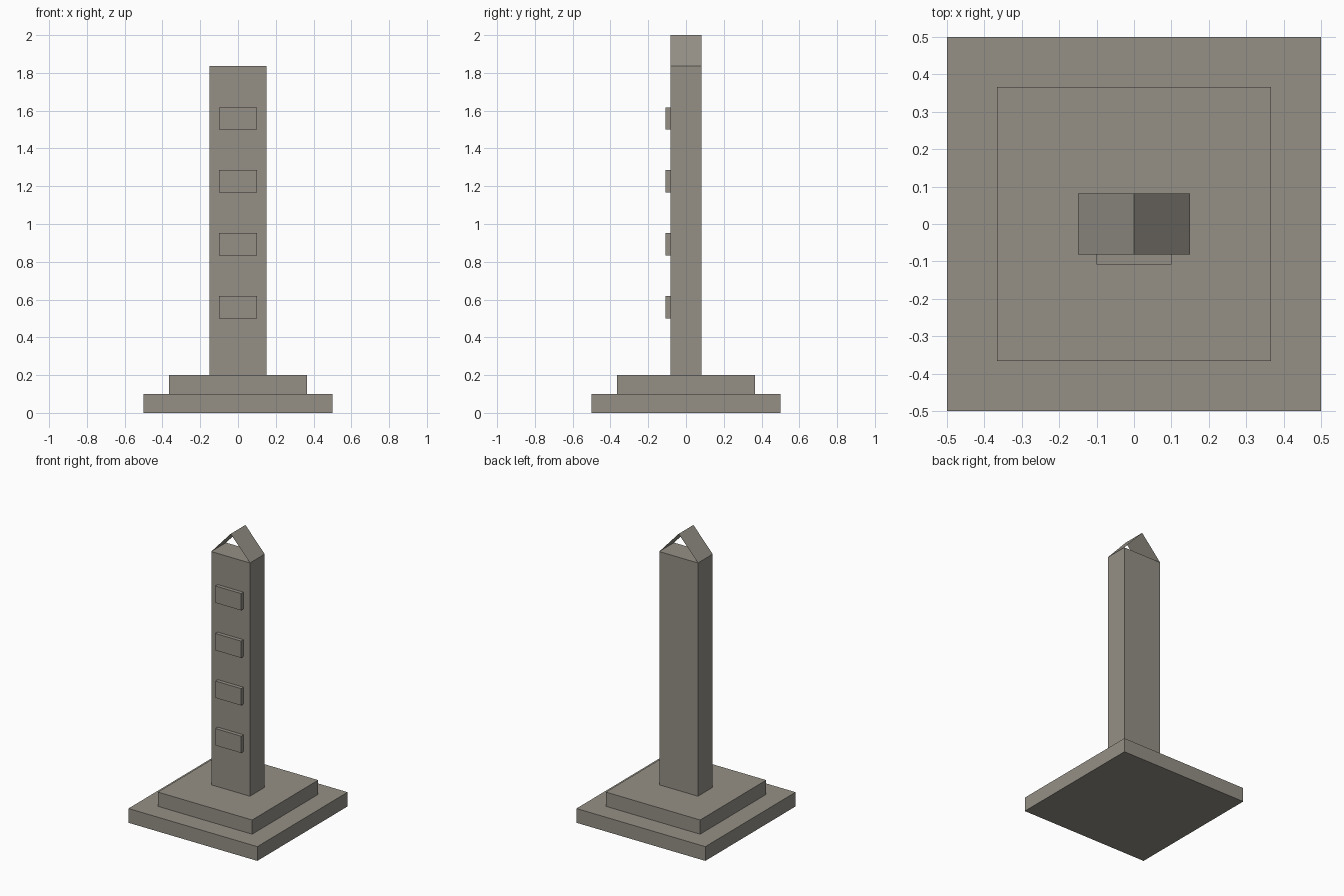
import bpy

default = bpy.data.objects.get("Cube")
if default:
    bpy.data.objects.remove(default, do_unlink=True)

stone = bpy.data.materials.new("warm grey stone")
stone.use_nodes = True
colour = (0.30, 0.28, 0.24, 1)
stone.diffuse_color = colour
stone.node_tree.nodes["Principled BSDF"].inputs["Base Color"].default_value = colour


def add_mesh(name, verts, faces):
    mesh = bpy.data.meshes.new(name)
    mesh.from_pydata(verts, [], faces)
    mesh.materials.append(stone)
    obj = bpy.data.objects.new(name, mesh)
    bpy.context.collection.objects.link(obj)
    return obj


def add_box(name, x, y0, y1, z0, z1):
    """Box centred on x = 0 with half width x."""
    verts = [(sx * x, y, z) for z in (z0, z1) for y in (y0, y1) for sx in (-1, 1)]
    faces = [(0, 2, 3, 1), (4, 5, 7, 6), (0, 1, 5, 4),
             (2, 6, 7, 3), (0, 4, 6, 2), (1, 3, 7, 5)]
    return add_box_mesh(name, verts, faces)


add_box_mesh = add_mesh

HALF_W, HALF_D = 0.15, 0.082
EAVE, RIDGE = 1.836, 2.0

# Stepped plinth and shaft
add_box("lower_step", 0.5, -0.5, 0.5, 0, 0.1)
add_box("upper_step", 0.366, -0.366, 0.366, 0.1, 0.2)
add_box("shaft", HALF_W, -HALF_D, HALF_D, 0.2, EAVE)

# Four raised plaques up the front
for i in range(4):
    z = 0.5 + i / 3
    add_box(f"plaque_{i + 1}", 0.1, -0.108, -HALF_D, z, z + 0.118)

# Open gabled cap made of two thin sheets
profile = [(-HALF_W, EAVE), (0, RIDGE), (HALF_W, EAVE)]
cap = [(x, y, z) for x, z in profile for y in (-HALF_D, HALF_D)]
add_mesh("gable_cap", cap, [(0, 2, 3, 1), (2, 4, 5, 3)])
